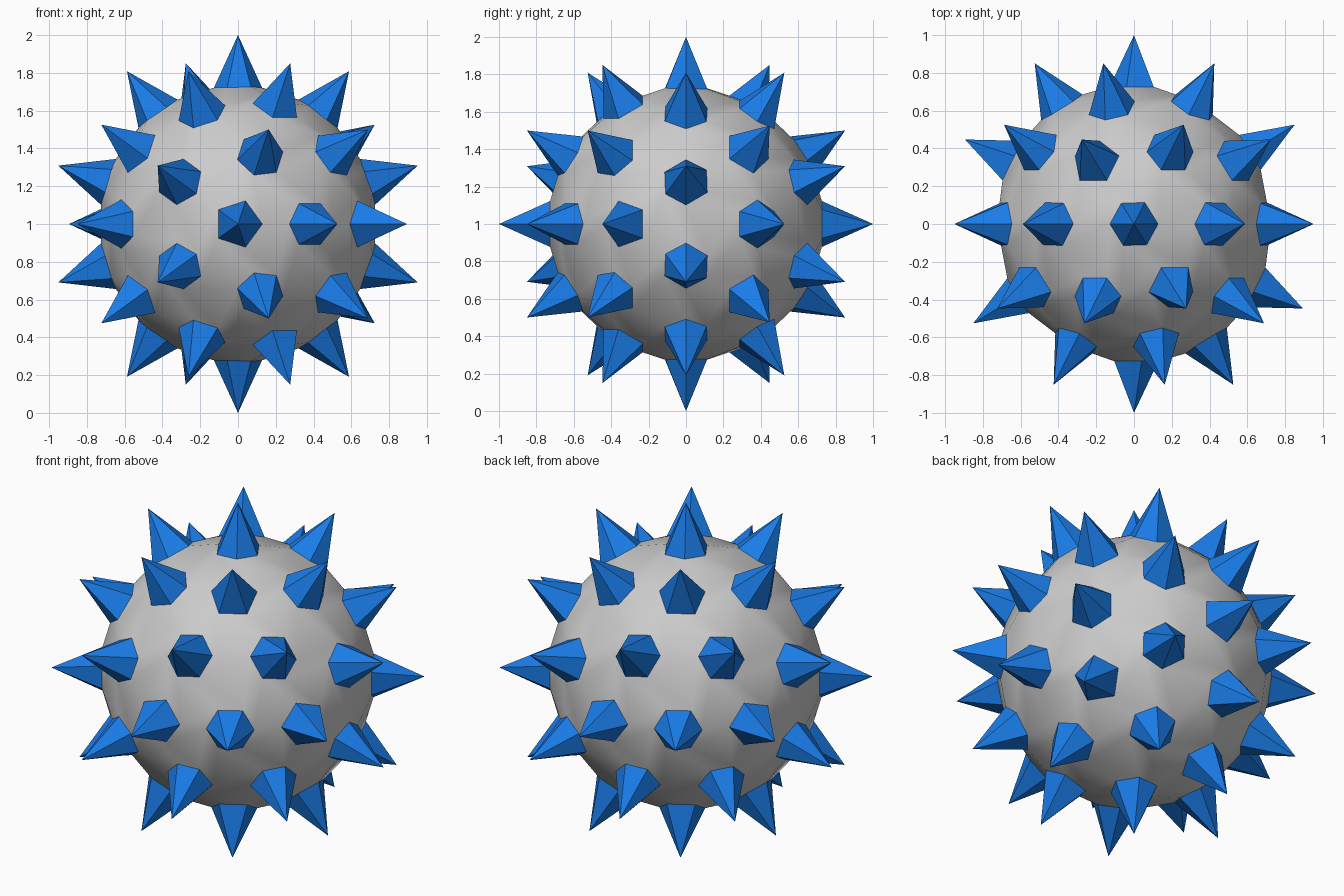
import bpy, bmesh, math
from mathutils import Matrix, Vector

if "Cube" in bpy.data.objects:
    bpy.data.objects.remove(bpy.data.objects["Cube"])

CORE = 0.763      # icosphere radius before its corners are cut
CUT = 0.134       # distance cut back along each edge
TIP = 1.0         # spike tip radius
CENTRE = Vector((0, 0, 1))

blue = bpy.data.materials.new("blue")
blue.diffuse_color = (0.01, 0.2, 0.8, 1)
blue.use_nodes = True
blue.node_tree.nodes["Principled BSDF"].inputs["Base Color"].default_value = blue.diffuse_color


def build(name, keep_spikes):
    """Cut the icosphere corners, then keep either the body or the spikes."""
    bm = bmesh.new()
    bmesh.ops.create_icosphere(bm, subdivisions=2, radius=CORE,
                               matrix=Matrix.Rotation(math.pi / 2, 4, 'X'))
    axes = [v.co.normalized() for v in bm.verts]
    bmesh.ops.bevel(bm, geom=bm.verts[:], offset=CUT, offset_type='OFFSET',
                    segments=1, profile=0.5, affect='VERTICES')

    # Cut corners become the spike bases
    caps = {}
    for f in bm.faces:
        d = f.calc_center_median().normalized()
        axis = max(axes, key=d.dot)
        if axis.dot(d) > 0.99:
            caps[f] = axis
    drop = [f for f in bm.faces if (f in caps) != keep_spikes]
    bmesh.ops.delete(bm, geom=drop, context='FACES')

    # Raise each base to a point
    if keep_spikes:
        for f, axis in caps.items():
            tip = bmesh.ops.poke(bm, faces=[f])["verts"][0]
            tip.co = axis * TIP
    for f in bm.faces:
        f.smooth = not keep_spikes
    bmesh.ops.translate(bm, vec=CENTRE, verts=bm.verts[:])

    mesh = bpy.data.meshes.new(name)
    bm.to_mesh(mesh)
    bm.free()
    obj = bpy.data.objects.new(name, mesh)
    bpy.context.collection.objects.link(obj)
    return obj


# Smooth round body
build("ball_body", False)

# Five and six sided flat spikes
spikes = build("spikes", True)
spikes.data.materials.append(blue)
